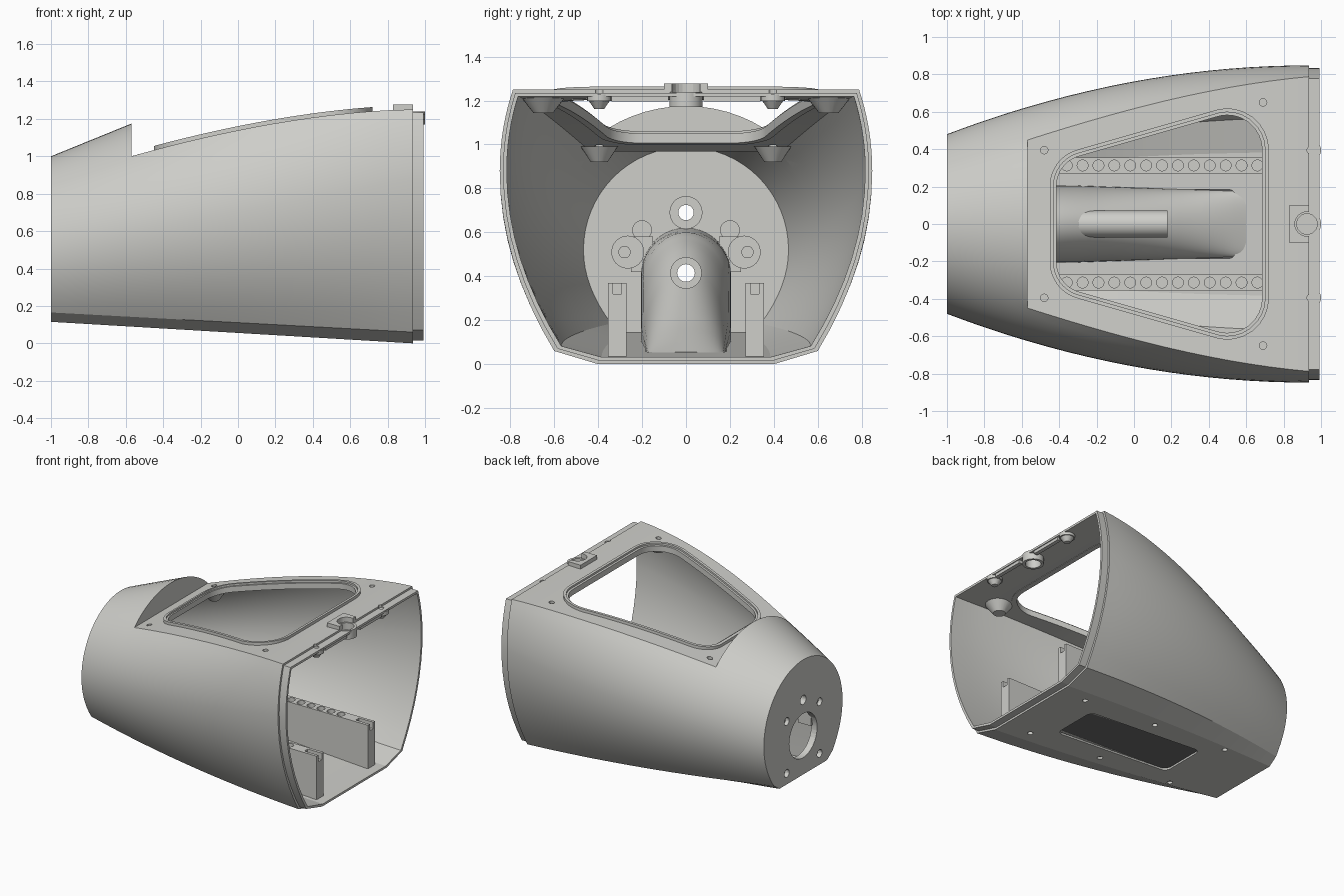
import bpy, bmesh, math
from mathutils import Vector, Matrix

if "Cube" in bpy.data.objects:
    bpy.data.objects.remove(bpy.data.objects["Cube"])


def material(name, rgb):
    m = bpy.data.materials.new(name)
    m.diffuse_color = (*rgb, 1)
    m.use_nodes = True
    m.node_tree.nodes["Principled BSDF"].inputs["Base Color"].default_value = m.diffuse_color
    return m


grey = material("warm_grey", (0.62, 0.62, 0.59))
dark = material("dark_grey", (0.15, 0.15, 0.15))


def make(name, bm, angle=28, mat=grey):
    bmesh.ops.recalc_face_normals(bm, faces=bm.faces)
    me = bpy.data.meshes.new(name)
    bm.to_mesh(me)
    bm.free()
    me.materials.append(mat)
    ob = bpy.data.objects.new(name, me)
    bpy.context.collection.objects.link(ob)
    if angle:
        shade(ob, angle)
    return ob


def activate(ob):
    bpy.ops.object.select_all(action='DESELECT')
    ob.select_set(True)
    bpy.context.view_layer.objects.active = ob


def shade(ob, angle=28):
    activate(ob)
    bpy.ops.object.shade_smooth_by_angle(angle=math.radians(angle))


def add_cyl(bm, p, r, h, axis='Z', r2=None, seg=24):
    """Cylinder or cone centred on p; r2 is the radius at the + end."""
    m = Matrix.Translation(p)
    if axis == 'X':
        m = m @ Matrix.Rotation(math.pi / 2, 4, 'Y')
    bmesh.ops.create_cone(bm, cap_ends=True, segments=seg, radius1=r,
                          radius2=r if r2 is None else r2, depth=h, matrix=m)


def add_box(bm, x0, x1, y0, y1, z0, z1):
    m = Matrix.Translation(((x0 + x1) / 2, (y0 + y1) / 2, (z0 + z1) / 2))
    bmesh.ops.create_cube(bm, size=1, matrix=m @ Matrix.Diagonal((x1 - x0, abs(y1 - y0), z1 - z0, 1)))


def cut(ob, bm, angle=28):
    """Subtract the shapes in bm from ob."""
    c = make("cutter", bm, 0)
    c.hide_render = True
    mod = ob.modifiers.new("cut", 'BOOLEAN')
    mod.object, mod.operation, mod.solver = c, 'DIFFERENCE', 'EXACT'
    mod.use_self = True
    activate(ob)
    bpy.ops.object.modifier_apply(modifier="cut")
    bpy.data.objects.remove(c)
    shade(ob, angle)


def loft(bm, rings, caps=True):
    vs = [[bm.verts.new(p) for p in r] for r in rings]
    n = len(vs[0])
    for a, b in zip(vs, vs[1:]):
        for i in range(n):
            j = (i + 1) % n
            bm.faces.new((a[i], a[j], b[j], b[i]))
    if caps:
        bm.faces.new(vs[0])
        bm.faces.new(vs[-1])


def weld(bm, dist=0.0001):
    bmesh.ops.remove_doubles(bm, verts=bm.verts, dist=dist)


def lerp(x, pts):
    for (a, u), (b, v) in zip(pts, pts[1:]):
        if x <= b:
            return u + (v - u) * (x - a) / (b - a)
    return pts[-1][1]


def span(a, b, n):
    return [a + (b - a) * i / n for i in range(n + 1)]


def deck(x):
    s = min(max((x + 0.57) / 1.5, 0), 1)
    return 1.0 + 0.25 * (1 - (1 - s) ** 1.7)


def floor(x):
    return lerp(x, [(-1, 0.115), (0.935, 0.0), (1, 0.0)])


# Hull cross-section: flat floor, chamfer, bulging side, arched or flat top
def section(x, inset, flat):
    t = min((x + 1) / 1.935, 1)
    e = 1 - (1 - t) ** 2
    w = 0.48 + 0.368 * e - inset
    zw = lerp(x, [(-1, 0.51), (-0.57, 0.60), (0.93, 0.88), (1, 0.88)])
    b = lerp(x, [(-1, 0.49), (-0.57, 0.575), (0.93, 1.0), (1, 1.0)]) - inset
    zb = floor(x) + inset
    aw, cw = 0.29 + 0.11 * e - inset * 0.5, 0.36 + 0.24 * e - inset
    cz = floor(x) + 0.05 + 0.01 * t + inset * 0.7
    half = [(0, zb), (aw, zb)]
    for i in range(8):
        k = 1 - i / 8
        half.append((w - (w - cw) * k * k, zw - (zw - cz) * k))
    top = math.asin((deck(x) - inset - zw) / b) if flat else 0.77
    half += [(w * math.cos(top * i / 8), zw + b * math.sin(top * i / 8)) for i in range(9)]
    dw, dz = half[-1]
    for i in range(1, 9):
        if flat:
            half.append((dw * (1 - i / 8), dz))
        else:
            a = top + (math.pi / 2 - top) * i / 8
            half.append((w * math.cos(a) if i < 8 else 0, zw + b * math.sin(a)))
    full = half + [(-y, z) for y, z in half[-2:0:-1]]
    return [(x, y, z) for y, z in full]


rings = [section(x, 0, False) for x in span(-1, -0.57, 6)]
rings += [section(x, 0, True) for x in span(-0.57, 0.935, 14)]
rings += [section(x, 0.015, True) for x in (0.935, 0.992)]
rings += [section(x, 0.032, True) for x in span(0.992, -0.60, 14)]
rings += [section(x, 0.032, False) for x in span(-0.60, -0.95, 5)]
bm = bmesh.new()
loft(bm, rings)
weld(bm, 0.0005)
hull = make("hull", bm, 13)


# Window outline: rounded trapezoid, resampled so it can follow the deck
def rounded(corners, radii, step=0.06):
    pts, n = [], len(corners)
    for i, r in enumerate(radii):
        p = Vector(corners[i])
        u = (Vector(corners[i - 1]) - p).normalized()
        v = (Vector(corners[(i + 1) % n]) - p).normalized()
        half = u.angle(v) / 2
        c = p + (u + v).normalized() * r / math.sin(half)
        a, b = p + u * r / math.tan(half) - c, p + v * r / math.tan(half) - c
        pts += [c + (a.lerp(b, k / 10)).normalized() * r for k in range(11)]
    out = []
    for a, b in zip(pts, pts[1:] + pts[:1]):
        m = max(1, round((b - a).length / step))
        out += [a.lerp(b, k / m) for k in range(m)]
    return out


outline = rounded([(-0.45, -0.355), (0.72, -0.69), (0.72, 0.69), (-0.45, 0.355)],
                  [0.2, 0.22, 0.22, 0.2])


def inward(d):
    res = []
    for i, p in enumerate(outline):
        t = (outline[(i + 1) % len(outline)] - outline[i - 1]).normalized()
        res.append(p + Vector((-t.y, t.x)) * d)
    return res


# Raised window rim with an inner ledge
bm = bmesh.new()
profile = [(0, -0.02), (0, 0.022), (0.02, 0.022), (0.02, 0.008), (0.036, 0.008), (0.036, -0.036), (0, -0.036)]
loft(bm, [[(p.x, p.y, deck(p.x) + h) for p in inward(d)] for d, h in profile + profile[:1]], caps=False)
weld(bm)
make("window_rim", bm)

# Openings in the hull
deck_screws = [(0.69, 0.65), (-0.48, 0.395), (0.945, 0.395)]
bm = bmesh.new()
loft(bm, [[(p.x, p.y, z) for p in inward(0.02)] for z in (0.85, 1.5)])
vent = rounded([(-0.45, -0.185), (0.55, -0.185), (0.55, 0.185), (-0.45, 0.185)], [0.05] * 4, 9)
loft(bm, [[(p.x, p.y, z) for p in vent] for z in (-0.1, 0.16)])
add_cyl(bm, (-0.97, 0, 0.415), 0.17, 0.2, 'X', seg=40)
add_cyl(bm, (-0.97, 0, 0.69), 0.035, 0.2, 'X')
add_cyl(bm, (0.925, 0, 1.25), 0.065, 0.3)
for s in (-1, 1):
    for x, y in deck_screws:
        add_cyl(bm, (x, s * y, deck(x)), 0.02, 0.12, seg=16)
    for z in (0.2, 0.6):
        add_cyl(bm, (-1, s * 0.2, z), 0.03, 0.07, 'X', seg=16)
    for x in (-0.58, 0.06, 0.7):
        add_cyl(bm, (x, s * 0.3, floor(x)), 0.02, 0.04, seg=16)
cut(hull, bm, 13)

# Dark screen recessed in the floor vent
bm = bmesh.new()
loft(bm, [[(p.x, p.y, floor(p.x) + h) for p in vent] for h in (0.014, 0.022)])
make("vent_screen", bm, mat=dark)

# Cone bosses under the deck screws, and stiffening ribs at the rear edge
bm = bmesh.new()
for s in (-1, 1):
    for (x, y), r, h, d in zip(deck_screws, (0.1, 0.085, 0.05), (0.07, 0.07, 0.04), (0.025, 0.035, 0.048)):
        add_cyl(bm, (x, s * y, deck(x) - d - h / 2), r * 0.45, h, r2=r)
    add_cyl(bm, (0.945, s * 0.395, 1.212), 0.055, 0.03)
make("deck_bosses", bm)
bm = bmesh.new()
for s in (-1, 1):
    add_box(bm, 0.955, 0.985, s * 0.08, s * 0.34, 1.195, 1.225)
make("rear_ribs", bm)

# Latch plate and socket at the rear of the deck
bm = bmesh.new()
add_box(bm, 0.83, 0.935, -0.1, 0.1, 1.235, 1.278)
latch = make("latch_plate", bm)
bm = bmesh.new()
add_cyl(bm, (0.925, 0, 1.25), 0.065, 0.3)
cut(latch, bm)
bm = bmesh.new()
loft(bm, [[(0.925 + r * math.cos(a), r * math.sin(a), z) for a in span(0, math.tau, 28)[:-1]]
          for r, z in ((0.075, 1.17), (0.075, 1.24), (0.055, 1.24), (0.055, 1.17), (0.075, 1.17))], caps=False)
weld(bm)
make("latch_socket", bm)


def tube(name, x0, x1, y, z, ro, ri):
    bm = bmesh.new()
    loft(bm, [[(x, y + r * math.cos(a), z + r * math.sin(a)) for a in span(0, math.tau, 28)[:-1]]
              for x, r in ((x0, ro), (x1, ro), (x1, ri), (x0, ri), (x0, ro))], caps=False)
    weld(bm)
    return make(name, bm)


# Air duct sloping from the front opening to the floor vent
heights = [(-0.96, 0.62), (-0.6, 0.60), (-0.4, 0.535), (-0.29, 0.485), (0, 0.34), (0.3, 0.19), (0.6, 0.055)]


def arch(x, inset):
    z0, w = floor(x) + 0.015, lerp(x, [(-0.96, 0.205), (-0.3, 0.205), (0.6, 0.175)]) - inset
    h = max(lerp(x, heights) - inset, z0 + 0.012 - inset * 0.3)
    rv = min(w, h - z0)
    rv += (h - z0 - rv) * lerp(x, [(-1, 0), (-0.7, 0), (-0.2, 1), (1, 1)])
    arc = [(x, w * math.cos(a), h - rv + rv * math.sin(a)) for a in span(0, math.pi, 20)]
    return [(x, w, z0 - 0.002)] + arc + [(x, -w, z0 - 0.002)]


bm = bmesh.new()
loft(bm, [arch(x, 0) + arch(x, 0.02)[::-1] for x in span(-0.96, 0.6, 26)])
duct = make("air_duct", bm)
bm = bmesh.new()
add_cyl(bm, (-0.05, 0, 0.415), 0.04, 0.7, 'X')
cut(duct, bm)
tube("duct_pipe", -0.36, 0.18, 0, 0.415, 0.072, 0.04)

# Bosses on the front wall
tube("upper_wall_boss", -0.96, -0.85, 0, 0.69, 0.075, 0.035)
for s, side in ((-1, "right"), (1, "left")):
    bm = bmesh.new()
    add_cyl(bm, (-0.89, s * 0.265, 0.51), 0.075, 0.14, 'X')
    add_cyl(bm, (-0.84, s * 0.28, 0.51), 0.028, 0.14, 'X')
    add_cyl(bm, (-0.94, s * 0.2, 0.61), 0.045, 0.06, 'X')
    add_box(bm, -0.96, -0.85, s * 0.15, s * 0.25, 0.42, 0.58)
    make(side + "_wall_boss", bm)

    # Perforated equipment rail
    bm = bmesh.new()
    loft(bm, [[(x, s * 0.27, floor(x) + 0.02), (x, s * 0.355, floor(x) + 0.02),
               (x, s * 0.355, 0.37), (x, s * 0.27, 0.37)] for x in (-0.55, 0.92)])
    rail = make(side + "_rail", bm)
    bm = bmesh.new()
    for i in range(13):
        add_cyl(bm, (-0.36 + 0.085 * i, s * 0.313, 0.37), 0.029, 0.1, seg=20)
    add_box(bm, 0.8, 1.0, s * 0.293, s * 0.333, 0.32, 0.4)
    cut(rail, bm)
